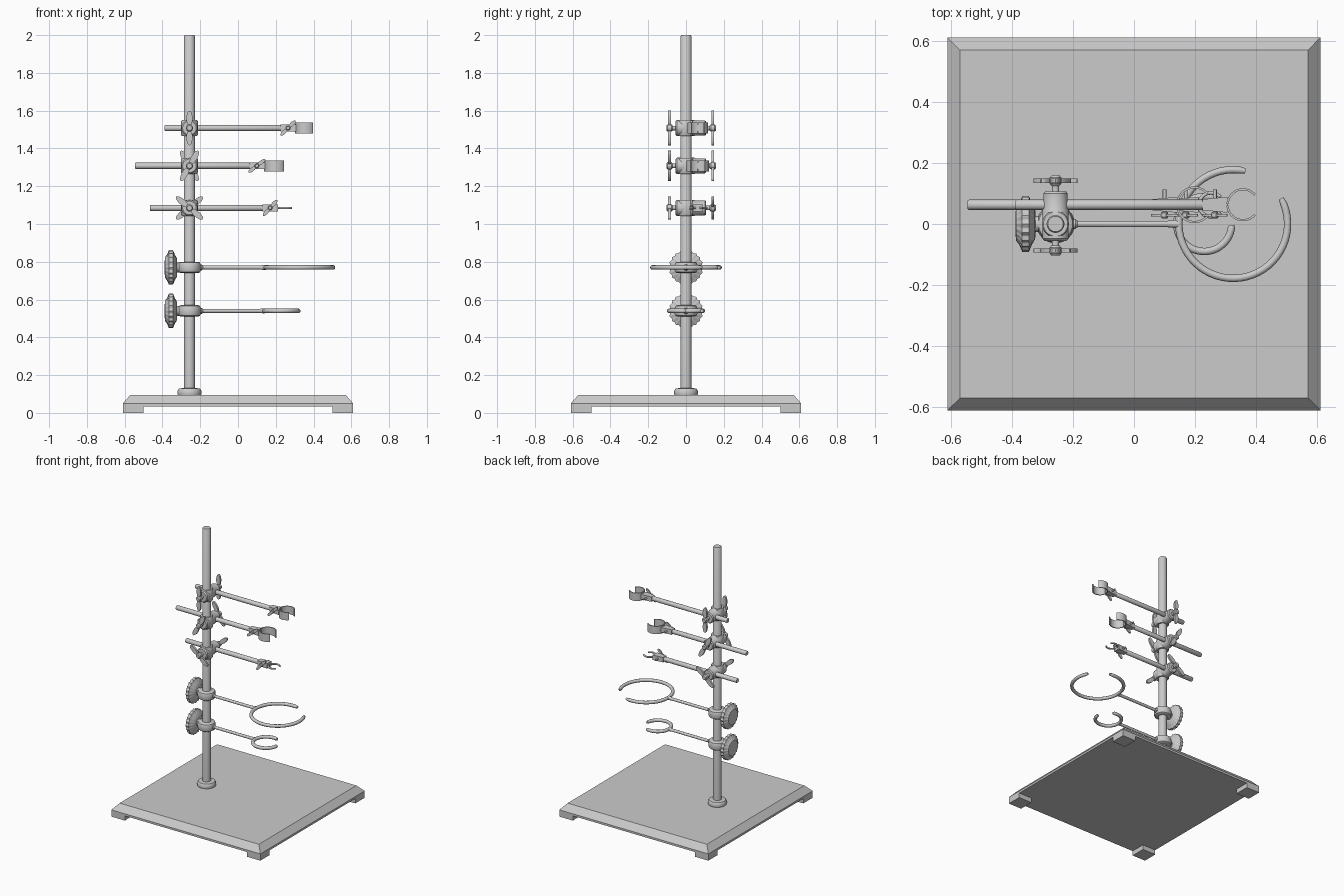
import bpy, bmesh
from math import sin, cos, pi, radians
from mathutils import Matrix, Vector

if "Cube" in bpy.data.objects:
    bpy.data.objects.remove(bpy.data.objects["Cube"])

PX = -0.257          # pole x
ARM_Y = 0.063        # clamp rod y
AXES = {'Z': Matrix.Identity(4),
        'X': Matrix.Rotation(pi / 2, 4, 'Y'),
        'Y': Matrix.Rotation(-pi / 2, 4, 'X')}


def finish(name, bm, smooth=True):
    bmesh.ops.recalc_face_normals(bm, faces=bm.faces)
    me = bpy.data.meshes.new(name)
    bm.to_mesh(me)
    bm.free()
    ob = bpy.data.objects.new(name, me)
    bpy.context.collection.objects.link(ob)
    if smooth:
        bpy.ops.object.select_all(action='DESELECT')
        bpy.context.view_layer.objects.active = ob
        ob.select_set(True)
        bpy.ops.object.shade_smooth_by_angle(angle=radians(35))
    return ob


def loft(name, loops, matrix=Matrix.Identity(4), smooth=True):
    """Skin equal-length loops of points and cap both ends."""
    bm = bmesh.new()
    rows = [[bm.verts.new(matrix @ Vector(p)) for p in lp] for lp in loops]
    n = len(rows[0])
    for a, b in zip(rows, rows[1:]):
        for i in range(n):
            j = (i + 1) % n
            bm.faces.new((a[i], a[j], b[j], b[i]))
    bm.faces.new(rows[0])
    bm.faces.new(rows[-1])
    return finish(name, bm, smooth)


def lathe(name, profile, loc, axis='Z', n=32, wave=0, teeth=0):
    """Revolve (radius, height) pairs; wave and teeth scallop the rim."""
    loops = []
    for r, h in profile:
        lp = []
        for i in range(n):
            a = 2 * pi * i / n
            k = r * (1 + wave * cos(teeth * a)) if r > 0.06 else r
            lp.append((k * cos(a), k * sin(a), h))
        loops.append(lp)
    return loft(name, loops, Matrix.Translation(loc) @ AXES[axis])


def prism(name, pts, h0, h1, matrix):
    return loft(name, [[(x, y, h) for x, y in pts] for h in (h0, h1)], matrix)


def rod(name, r, x0, x1, y, z):
    return lathe(name, [(r * .85, x0), (r, x0 + .004), (r, x1 - .004), (r * .85, x1)],
                 (0, y, z), 'X', 20)


def arc_points(cx, cy, r, a0, a1, n):
    return [(cx + r * cos(radians(a0 + (a1 - a0) * i / n)),
             cy + r * sin(radians(a0 + (a1 - a0) * i / n))) for i in range(n + 1)]


def open_ring(name, cx, cy, z, r, tube, a0, a1):
    """Round bar bent along an arc, with softened ends."""
    loops = []
    n = 48
    for i, (x, y) in enumerate(arc_points(cx, cy, r, a0, a1, n)):
        t = radians(a0 + (a1 - a0) * i / n)
        k = tube * (0.7 if i in (0, n) else 1)
        loops.append([(x + k * cos(b) * cos(t), y + k * cos(b) * sin(t), z + k * sin(b))
                      for b in [2 * pi * j / 12 for j in range(12)]])
    return loft(name, loops)


def wing_screw(name, x, y, z, length, tilt, thick, wide):
    """Hub along y with two leaf-shaped wings; tilt from vertical."""
    lathe(name + "_hub", [(wide * .7, -thick * 1.2), (wide, -thick * .7),
                          (wide, thick * .7), (wide * .7, thick * 1.2)], (x, y, z), 'Y', 20)
    for side in (0, 180):
        m = (Matrix.Translation((x, y, z)) @ Matrix.Rotation(radians(tilt + side), 4, 'Y')
             @ Matrix.Rotation(pi / 2, 4, 'X'))
        mid = length * .55
        leaf = [(wide * .85 * cos(a), mid + (length - mid) * sin(a))
                for a in [2 * pi * i / 20 for i in range(20)]]
        prism(name + "_wing", leaf, -thick * .5, thick * .5, m)


# Base plate with sloped rim and four corner feet
loft("base_plate", [[(s * h, t * h, z) for s, t in ((-1, -1), (1, -1), (1, 1), (-1, 1))]
                    for h, z in ((.61, .035), (.61, .05), (.57, .095))], smooth=False)
for sx in (-1, 1):
    for sy in (-1, 1):
        loft("base_foot", [[(sx * a, sy * b, z) for a, b in
                            ((.5, .5), (.61, .5), (.61, .61), (.5, .61))]
                           for z in (0, .036)], smooth=False)

# Upright pole and its collar
lathe("pole", [(.029, .09), (.029, 1.994), (.025, 2.0)], (PX, 0, 0))
lathe("pole_collar", [(.06, .09), (.063, .1), (.063, .117), (.056, .128), (.04, .131)], (PX, 0, 0))

# Support rings: collar, scalloped knob, rod and open ring
for label, z, cx, r, a0, a1 in (("large", .77, .325, .178, 77, 388),
                                ("small", .54, .23, .09, 70, 358)):
    lathe(label + "_ring_collar", [(.048, -.03), (.056, -.025), (.06, -.015), (.06, .015),
                                   (.056, .025), (.048, .03)], (PX, 0, z))
    lathe(label + "_ring_screw", [(.026, -.345), (.026, -.27)], (0, 0, z), 'X', 24)
    lathe(label + "_ring_knob", [(.035, -.388), (.055, -.386), (.065, -.376), (.088, -.366),
                                 (.088, -.344), (.065, -.334), (.05, -.324), (.03, -.322)],
          (0, 0, z), 'X', 120, .035, 20)
    lathe(label + "_ring_rod", [(.016, -.21), (.016, -.192), (.0105, -.185), (.0105, .11),
                                (.013, .135), (.014, cx - r)], (0, 0, z), 'X', 16)
    open_ring(label + "_ring", cx, 0, z, r, .012, a0, a1)

# Clamps: boss head, wing screws, rod, jaw block and jaws
# z, rod start, block start, jaw centre, jaw radius, boss wing tilt, jaw wing tilt
for label, z, x0, xb, jx, jr, tilt, jtilt in (
        ("upper_clamp", 1.508, -.388, .225, .357, .054, 0, 45),
        ("middle_clamp", 1.308, -.545, .06, .198, .06, 30, 52),
        ("lower_clamp", 1.085, -.467, .13, .252, .045, -50, 42)):
    lathe(label + "_boss", [(.036, -.055), (.043, -.048), (.043, .045), (.04, .05),
                            (.04, .1), (.034, .107)], (PX, 0, z), 'Y')
    lathe(label + "_boss_sleeve", [(.04, -.042), (.044, -.036), (.044, .036), (.04, .042)], (PX, 0, z))
    for end, y, t in (("front", -.087, tilt), ("back", .142, -tilt)):
        wing_screw(f"{label}_{end}_screw", PX, y, z, .092, t, .014, .019)
    lathe(label + "_screw_shaft", [(.012, -.09), (.012, .145)], (PX, 0, z), 'Y', 16)
    rod(label + "_rod", .0165, x0, xb + .02, ARM_Y, z)
    # Tapered block behind the jaws
    x1 = jx - jr + .004
    at = Matrix.Translation((0, ARM_Y, z))
    prism(label + "_jaw_block", [(xb, -.018), (x1, -.026), (x1, .026), (xb, .018)], -.018, .018, at)
    wing_screw(label + "_jaw_screw", xb + .04, ARM_Y - .034, z, .056, jtilt, .009, .012)
    lathe(label + "_jaw_bolt", [(.006, -.035), (.006, .05)], (xb + .04, ARM_Y, z), 'Y', 12)
    if label == "lower_clamp":
        # Thin round prongs
        for s in (1, -1):
            open_ring(label + "_prong", jx, ARM_Y, z, jr - .006, .006, s * 38, s * 165)
    else:
        # Broad curved jaws
        for s in (1, -1):
            pts = (arc_points(jx, 0, jr, s * 40, s * 178, 24)
                   + arc_points(jx, 0, jr - .007, s * 178, s * 40, 24))
            prism(label + "_jaw", pts, -.029, .029, at)
